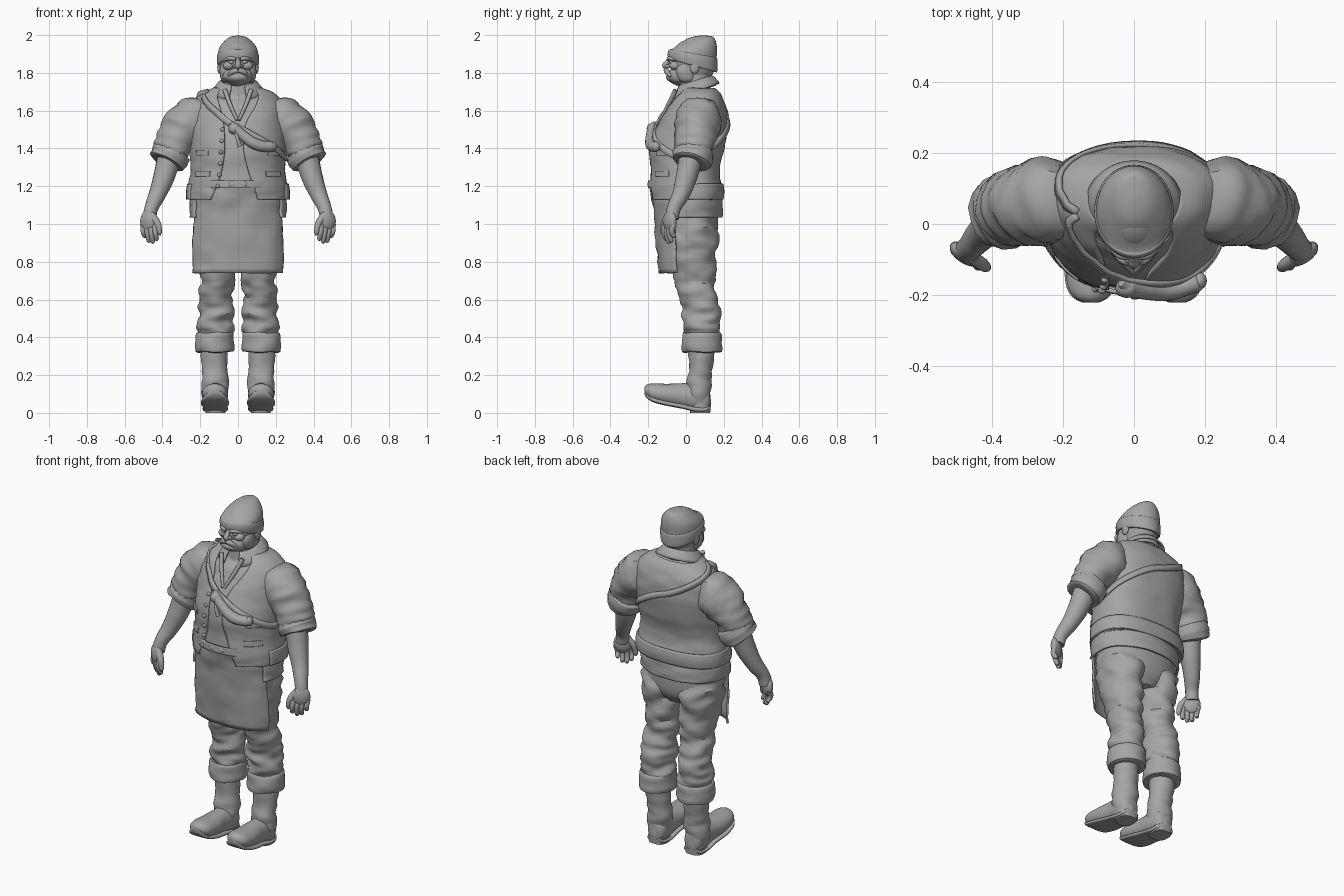
import bpy, bmesh
from math import sin, cos, pi, copysign, radians
from mathutils import Vector, Matrix, noise

cube = bpy.data.objects.get("Cube")
if cube:
    bpy.data.objects.remove(cube)

# Single clay colour
clay = bpy.data.materials.new("clay grey")
clay.use_nodes = True
clay.diffuse_color = (0.38, 0.38, 0.38, 1)
clay.node_tree.nodes["Principled BSDF"].inputs["Base Color"].default_value = clay.diffuse_color


def finish(name, bm, mirror=False, thick=0, wrinkle=0):
    """Turn a bmesh into a smooth, optionally mirrored and thickened object."""
    bmesh.ops.remove_doubles(bm, verts=bm.verts, dist=0.0001)
    bmesh.ops.recalc_face_normals(bm, faces=bm.faces)
    bm.normal_update()
    if wrinkle:
        shifts = [v.normal * wrinkle * noise.noise(Vector((v.co.x * 9, v.co.y * 9, v.co.z * 24)))
                  for v in bm.verts]
        for v, shift in zip(bm.verts, shifts):
            v.co += shift
    mesh = bpy.data.meshes.new(name)
    bm.to_mesh(mesh)
    bm.free()
    mesh.materials.clear()
    mesh.materials.append(clay)
    obj = bpy.data.objects.new(name, mesh)
    bpy.context.collection.objects.link(obj)
    bpy.ops.object.select_all(action='DESELECT')
    obj.select_set(True)
    bpy.context.view_layer.objects.active = obj
    bpy.ops.object.shade_smooth_by_angle(angle=radians(45))
    if thick:
        mod = obj.modifiers.new("thickness", 'SOLIDIFY')
        mod.thickness, mod.offset = thick, 0
    if mirror:
        obj.modifiers.new("mirror", 'MIRROR')
    return obj


def spline(rows, steps):
    """Smooth interpolation through rows of numbers."""
    out = []
    for i in range(len(rows) - 1):
        a, b, c, d = (rows[min(max(i + k, 0), len(rows) - 1)] for k in (-1, 0, 1, 2))
        for s in range(steps):
            t = s / steps
            out.append([q + t * ((r - p) + t * ((2*p - 5*q + 4*r - s4) + t * (3*(q - r) + s4 - p))) / 2
                        for p, q, r, s4 in zip(a, b, c, d)])
    return out + [list(rows[-1])]


def ring_point(row, a, taper=0, power=1):
    """Point on a section (z, cx, cy, rx, ry, slope); angle 0 faces the front."""
    z, cx, cy, rx, ry, slope = row[:6]
    bend = lambda s: copysign(abs(s) ** power, s)
    x, y = rx * bend(sin(a)) * (1 - taper * cos(a)), -ry * bend(cos(a))
    return Vector((cx + x, cy + y, z + slope * y))


def loft(name, rows, steps=5, n=48, taper=0, power=1, turn=None, **kw):
    """Skin over sections; the last two columns limit the angle for open sheets."""
    rows = [tuple(r) + (0, 0, 2 * pi)[len(r) - 5:] for r in rows]
    bm = bmesh.new()
    rings = []
    for row in spline(rows, steps):
        lo, hi = row[6:]
        rings.append([bm.verts.new(ring_point(row, lo + (hi - lo) * i / n, taper, power))
                      for i in range(n + 1)])
    for r, s in zip(rings, rings[1:]):
        for i in range(n):
            bm.faces.new((r[i], r[i + 1], s[i + 1], s[i]))
    if rows[0][7] - rows[0][6] > 6.28:
        bm.faces.new(rings[0][:-1])
        bm.faces.new(rings[-1][:-1])
    if turn:
        bm.transform(turn)
    return finish(name, bm, **kw)


def tube(name, points, **kw):
    """Round tube through points (x, y, z, radius)."""
    curve = bpy.data.curves.new(name, 'CURVE')
    curve.dimensions = '3D'
    curve.bevel_depth, curve.bevel_resolution = 1, 6
    curve.resolution_u, curve.use_fill_caps = 8, True
    path = curve.splines.new('BEZIER')
    path.bezier_points.add(len(points) - 1)
    for bp, p in zip(path.bezier_points, points):
        bp.co, bp.radius = p[:3], p[3]
        bp.handle_left_type = bp.handle_right_type = 'AUTO'
    temp = bpy.data.objects.new(name, curve)
    bpy.context.collection.objects.link(temp)
    mesh = bpy.data.meshes.new_from_object(temp.evaluated_get(bpy.context.evaluated_depsgraph_get()))
    bm = bmesh.new()
    bm.from_mesh(mesh)
    bpy.data.objects.remove(temp)
    bpy.data.curves.remove(curve)
    bpy.data.meshes.remove(mesh)
    return finish(name, bm, **kw)


def ball(name, loc, size, yaw=0, **kw):
    bm = bmesh.new()
    bmesh.ops.create_icosphere(bm, subdivisions=4, radius=1)
    bm.transform(Matrix.Translation(loc) @ Matrix.Rotation(yaw, 4, 'Z') @ Matrix.Diagonal((*size, 1)))
    return finish(name, bm, **kw)


# Torso: shirt, open waistcoat, hem band and pockets share one set of sections
torso = [(1.13, 0, 0, .26, .185), (1.18, 0, 0, .26, .19), (1.29, 0, -.005, .243, .178),
         (1.4, 0, .005, .247, .193), (1.53, 0, .035, .247, .18), (1.62, 0, .055, .235, .15),
         (1.68, 0, .065, .2, .115), (1.715, 0, .06, .125, .09)]
shape = dict(taper=.12, power=.88)
gap_left = (.42, .35, .2, .1, .15, .4, .6, .8)
gap_right = (.6, .5, .35, .28, .3, .42, .6, .8)
loft("shirt", [(z, cx, cy, rx * .96, ry * .96) for z, cx, cy, rx, ry in torso], wrinkle=.008, **shape)
loft("waistcoat", [row + (0, lo, 2 * pi - hi) for row, lo, hi in zip(torso, gap_left, gap_right)],
     n=80, thick=.012, wrinkle=.006, **shape)
fine = spline([row + (0,) for row in torso], 12)


def body(z, a, lift=0):
    row = list(min(fine, key=lambda r: abs(r[0] - z)))
    row[0], row[3], row[4] = z, row[3] + lift, row[4] + lift
    return ring_point(row, a, **shape)


def patch(name, low, high, lo, hi):
    rows = [min(fine, key=lambda r: abs(r[0] - (low + (high - low) * k / 4))) for k in range(5)]
    loft(name, [(z, cx, cy, rx + .008, ry + .008, 0, lo, hi) for z, cx, cy, rx, ry, s in rows],
         steps=2, thick=.009, **shape)


patch("hem_band", 1.13, 1.21, 1.3, 2 * pi - 1.3)
for side, a in (("left", .9), ("right", -.9)):
    patch(side + "_lower_pocket", 1.25, 1.28, a - .25, a + .25)
    patch(side + "_upper_pocket", 1.36, 1.39, a - .2, a + .2)
for i in range(6):
    z = 1.2 + i * .06
    ball("button", body(z, -.42 + .02 * i, .008), (.011,) * 3)

# Shoulder strap running around the body
route = [(1.7, -1.3), (1.61, -.6), (1.51, 0), (1.42, .75), (1.35, 1.6), (1.42, 2.3),
         (1.54, 3.1), (1.65, 4), (1.7, 2 * pi - 1.3)]
pts = [body(z, a, .01) for z, a in spline(route, 8)]
bm = bmesh.new()
edges = []
for i, p in enumerate(pts):
    along = (pts[min(i + 1, len(pts) - 1)] - pts[max(i - 1, 0)]).normalized()
    across = along.cross(Vector((p.x, p.y - .03, .05)).normalized()).normalized() * .017
    edges.append((bm.verts.new(p - across), bm.verts.new(p + across)))
for (a, b), (c, d) in zip(edges, edges[1:]):
    bm.faces.new((a, b, d, c))
finish("shoulder_strap", bm, thick=.012)

# Powder horn on the chest
tube("horn", [(-.035, -.165, 1.535, .012), (-.015, -.178, 1.51, .024), (.03, -.185, 1.465, .028),
              (.1, -.185, 1.42, .03), (.175, -.165, 1.41, .028), (.195, -.16, 1.412, .018)])
ball("horn_cap", (-.02, -.18, 1.505), (.032, .028, .03))
ball("horn_end", (.185, -.16, 1.41), (.02, .024, .026))
tube("hanging_cord", [(-.02, -.17, 1.5, .012), (-.005, -.2, 1.46, .009), (.01, -.2, 1.41, .012)])

# Collar, shirt opening and neck
loft("collar", [(1.7, 0, .05, .105, .105, .3, .5, 2 * pi - .5), (1.755, 0, .05, .09, .09, .3, .4, 2 * pi - .4),
                (1.7, 0, .05, .135, .125, .35, .35, 2 * pi - .35)], steps=3, thick=.01)
tube("shirt_opening", [(.07, -.055, 1.71, .012), (.045, -.09, 1.64, .011), (.005, -.135, 1.55, .008)], mirror=True)
loft("neck", [(1.64, 0, .05, .1, .1), (1.72, 0, .045, .085, .085), (1.82, 0, .05, .08, .085)])

# Head and face
ball("head", (0, .035, 1.855), (.097, .122, .125))
ball("beard", (0, -.035, 1.785), (.078, .066, .06), wrinkle=.012)
ball("jaw_whiskers", (.06, .0, 1.8), (.038, .055, .055), mirror=True, wrinkle=.01)
tube("moustache", [(0, -.105, 1.815, .014), (.03, -.1, 1.805, .014), (.055, -.08, 1.78, .006)], mirror=True)
tube("nose", [(0, -.083, 1.878, .01), (0, -.1, 1.855, .013), (0, -.11, 1.838, .016), (0, -.1, 1.828, .012)])
ball("nostril", (.014, -.097, 1.835), (.012, .014, .01), mirror=True)
tube("brow", [(.012, -.093, 1.872, .009), (.04, -.087, 1.877, .011), (.07, -.06, 1.868, .007)], mirror=True)
ball("eye", (.036, -.079, 1.857), (.015, .011, .009), mirror=True)
ball("cheek", (.05, -.058, 1.838), (.03, .03, .024), mirror=True)
ball("ear", (.098, .045, 1.83), (.012, .025, .034), mirror=True)

# Knitted cap with a folded brim
loft("cap", [(1.84, 0, .035, .1, .122, -.28), (1.89, 0, .034, .107, .127, -.2), (1.93, 0, .048, .1, .116, 0),
             (1.965, 0, .064, .075, .092, .08), (1.988, 0, .072, .045, .065, .1), (1.997, 0, .075, .01, .015, .05)])
loft("cap_brim", [(1.838, 0, .035, .098, .12, -.28), (1.842, 0, .035, .108, .13, -.28),
                  (1.875, 0, .035, .112, .132, -.22), (1.9, 0, .037, .109, .127, -.18),
                  (1.903, 0, .037, .1, .118, -.18)], steps=3)

# Arms: sleeve, rolled cuff, forearm and hand
tube("sleeve", [(.15, .065, 1.585, .09), (.235, .06, 1.553, .125), (.305, .05, 1.48, .113),
                (.348, .04, 1.4, .1), (.362, .035, 1.36, .085)], mirror=True, wrinkle=.02)
tube("sleeve_cuff", [(.34, .045, 1.395, .085), (.344, .044, 1.388, .1), (.362, .038, 1.357, .107),
                     (.379, .03, 1.328, .1), (.382, .028, 1.322, .075)], mirror=True, wrinkle=.012)
tube("forearm", [(.36, .03, 1.37, .065), (.395, 0, 1.24, .056), (.43, -.03, 1.15, .045),
                 (.46, -.065, 1.08, .036), (.47, -.075, 1.03, .036)], mirror=True)
ball("palm", (.473, -.085, 1.015), (.05, .027, .058), yaw=.55, mirror=True)
for i, drop in enumerate((.075, .09, .085, .06)):
    x, y = .44 + .021 * i, -.105 + .014 * i
    tube("finger", [(x, y, 1, .015), (x - .002, y - .012, .96, .0145),
                    (x - .01, y, .995 - drop, .012), (x - .012, y + .004, .988 - drop, .005)], mirror=True)
tube("thumb", [(.455, -.095, 1.045, .02), (.425, -.115, 1, .018), (.415, -.122, .955, .013),
               (.413, -.121, .94, .005)], mirror=True)

# Hips, shirt tail, apron and belt
loft("hips", [(1.2, 0, 0, .235, .165), (1.02, 0, .02, .225, .15), (.93, 0, .025, .19, .135),
              (.87, 0, .04, .07, .08)], power=.9)
loft("shirt_tail", [(1.19, 0, 0, .24, .175, 0, 1.1, 2 * pi - 1.1), (1.1, 0, .003, .25, .183, 0, 1.1, 2 * pi - 1.1),
                    (1.035, 0, .003, .25, .185, 0, 1.1, 2 * pi - 1.1)], thick=.012, wrinkle=.008, power=.9)
loft("apron", [(1.2, 0, 0, .235, .19, 0, -1, 1), (1.1, 0, 0, .24, .17, 0, -1.15, 1.15),
               (.92, 0, 0, .245, .155, 0, -1.25, 1.25), (.74, 0, 0, .25, .138, 0, -1.25, 1.25)],
     thick=.01, wrinkle=.01, power=.9)
loft("belt", [(1.19, 0, 0, .235, .196, 0, -.8, .8), (1.23, 0, 0, .235, .194, 0, -.8, .8)], thick=.012, **shape)
for x in (-.03, .03):
    ball("buckle", (x, -.193, 1.21), (.02, .011, .017))

# Trouser legs with turned-up cuffs
loft("trouser_leg", [(1.08, .11, .02, .11, .14), (.92, .12, .025, .112, .137), (.72, .113, .048, .092, .112),
                     (.58, .117, .07, .09, .098), (.47, .12, .085, .095, .1), (.4, .12, .085, .09, .09)],
     steps=9, mirror=True, wrinkle=.022)
loft("trouser_cuff", [(.425, .122, .085, .08, .085), (.422, .122, .085, .099, .102), (.37, .122, .085, .103, .105),
                      (.324, .122, .085, .101, .104), (.32, .122, .085, .07, .07)], steps=3, mirror=True, wrinkle=.008)

# Boots with upturned toes
loft("boot_shaft", [(.35, .122, .085, .075, .072), (.22, .122, .075, .069, .062), (.13, .122, .068, .068, .066),
                    (.03, .12, .07, .055, .058)], mirror=True, wrinkle=.012)
foot = [(-.128, .12, .07, .03, .045), (-.11, .12, .076, .052, .068), (-.05, .12, .083, .062, .076),
        (.02, .121, .09, .062, .067), (.1, .122, .096, .07, .058), (.17, .122, .106, .066, .05),
        (.205, .122, .114, .048, .037), (.221, .122, .117, .02, .018)]
forward = Matrix(((1, 0, 0, 0), (0, 0, -1, 0), (0, 1, 0, 0), (0, 0, 0, 1)))
loft("boot_foot", foot, turn=forward, mirror=True)
loft("boot_sole", [(y, x, h - high + .012, wide + .004, .013) for y, x, h, wide, high in foot],
     turn=forward, mirror=True, power=.6)
loft("boot_heel", [(0, .12, .075, .052, .053), (.035, .12, .075, .056, .056)], steps=1, mirror=True, power=.7)
